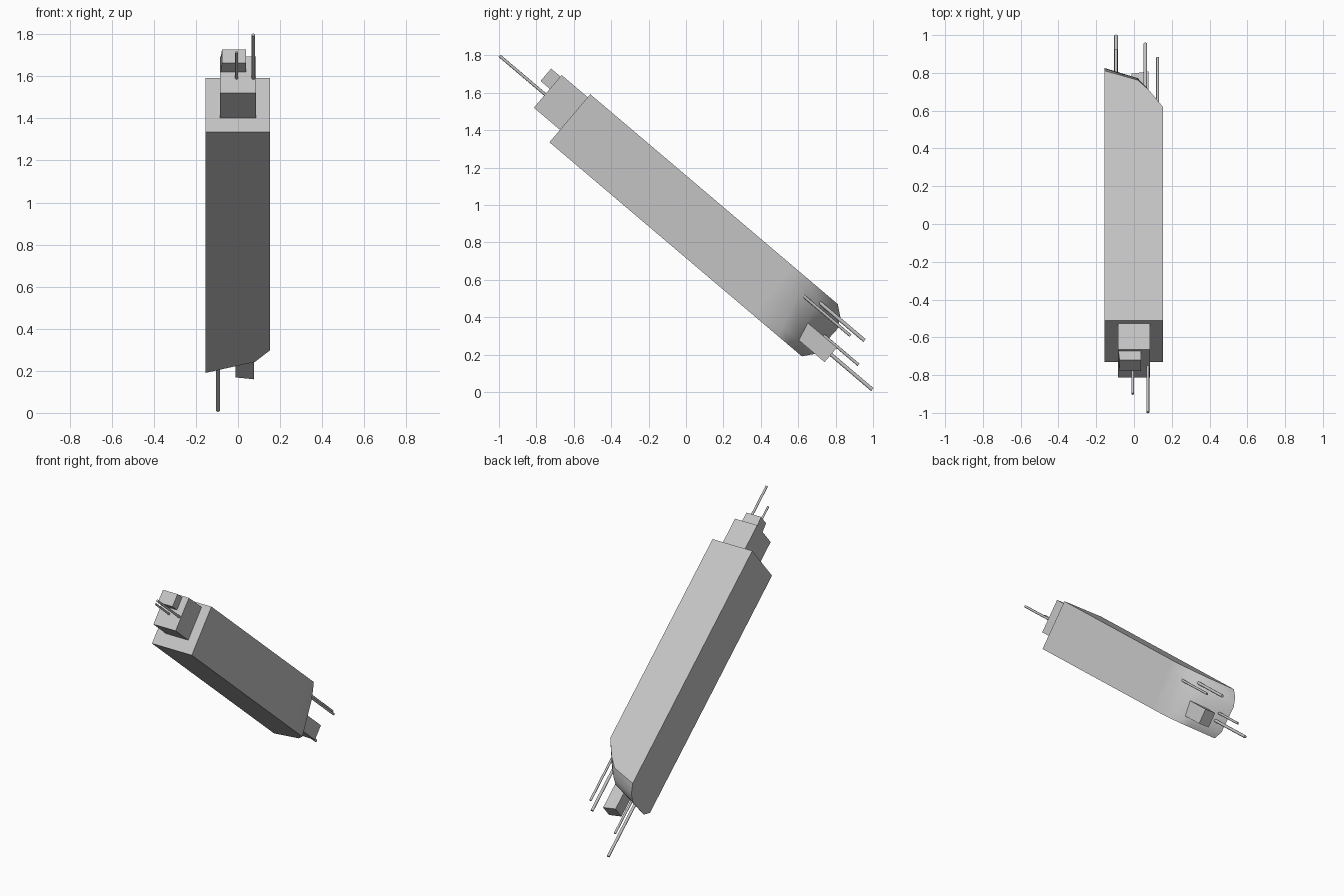
import bpy, bmesh, math
from mathutils import Matrix, Vector

cube = bpy.data.objects.get("Cube")
if cube:
    bpy.data.objects.remove(cube, do_unlink=True)

# Local frame: x across, y along the sloping axis (downwards), z through the thickness
FRAME = Matrix.Translation((0, -0.73, 1.335)) @ Matrix.Rotation(math.radians(-40.3), 4, 'X')

grey = bpy.data.materials.new("plain_grey")
grey.use_nodes = True
GREY = (0.55, 0.55, 0.55, 1)
grey.diffuse_color = GREY
grey.node_tree.nodes["Principled BSDF"].inputs["Base Color"].default_value = GREY


def finish(name, bm):
    bmesh.ops.recalc_face_normals(bm, faces=bm.faces[:])
    bm.transform(FRAME)
    mesh = bpy.data.meshes.new(name)
    bm.to_mesh(mesh)
    bm.free()
    mesh.materials.append(grey)
    obj = bpy.data.objects.new(name, mesh)
    bpy.context.collection.objects.link(obj)
    return obj


def prism(name, outline, low, high):
    """Extrude an (across, along) outline through the thickness."""
    bm = bmesh.new()
    base = bm.faces.new([bm.verts.new((x, u, low)) for x, u in outline])
    top = bmesh.ops.extrude_face_region(bm, geom=[base])["geom"]
    bmesh.ops.translate(bm, vec=(0, 0, high - low),
                        verts=[g for g in top if isinstance(g, bmesh.types.BMVert)])
    finish(name, bm)


def rect(x0, x1, u0, u1):
    return [(x0, u0), (x1, u0), (x1, u1), (x0, u1)]


def rod(name, x, v, u0, u1, radius):
    bm = bmesh.new()
    place = Matrix.Translation((x, (u0 + u1) / 2, v)) @ Matrix.Rotation(math.pi / 2, 4, 'X')
    bmesh.ops.create_cone(bm, cap_ends=True, segments=8, radius1=radius,
                          radius2=radius, depth=abs(u1 - u0), matrix=place)
    for f in bm.faces:
        f.smooth = len(f.verts) == 4
    for e in bm.edges:
        e.smooth = e.calc_face_angle(0) < 1
    finish(name, bm)


# Main body: a long box whose low end is rounded off towards +x
columns = [-0.155, 0.02, 0.08, 0.153]
end_rows = [(0.0, (1.77, 1.71, 1.69, 1.603)),
            (0.054, (1.813, 1.73, 1.70, 1.59)),
            (0.235, (1.82, 1.74, 1.66, 1.54)),
            (0.294, (1.79, 1.72, 1.635, 1.51)),
            (0.337, (1.735, 1.67, 1.60, 1.484))]


def body():
    bm = bmesh.new()
    cache, group = {}, {}
    size = (len(columns) - 1, len(end_rows) - 1, 2)

    def vert(key):
        if key not in cache:
            i, j, k = key
            v, ends = end_rows[j]
            cache[key] = bm.verts.new((columns[i], (0, 1.42, ends[i])[k], v))
        return cache[key]

    for axis in range(3):
        a, b = [n for n in range(3) if n != axis]
        for side in (0, size[axis]):
            for p in range(size[a]):
                for q in range(size[b]):
                    keys = []
                    for dp, dq in ((0, 0), (1, 0), (1, 1), (0, 1)):
                        key = [side] * 3
                        key[a], key[b] = p + dp, q + dq
                        keys.append(vert(tuple(key)))
                    face = bm.faces.new(keys)
                    face.smooth = True
                    # the rounded end flows into the +x side
                    rounded = axis != 1 and side > 0
                    group[face] = "rounded" if rounded else (axis, side)
    for e in bm.edges:
        e.smooth = len({group[f] for f in e.link_faces}) == 1
    finish("main_body", bm)


body()

# Stepped blocks on the high end
prism("end_block", rect(-0.086, 0.086, -0.183, 0.01), 0.087, 0.316)
prism("small_top_block", [(-0.076, -0.248), (0.037, -0.248), (0.037, -0.17), (-0.084, -0.17)],
      0.219, 0.306)

# Block on the low end
prism("low_block", [(-0.012, 1.5), (0.077, 1.5), (0.077, 1.882), (-0.012, 1.868)], 0.055, 0.157)

# Thin rods at both ends
rod("upper_long_rod", 0.073, 0.18, -0.1, -0.503, 0.008)
rod("upper_short_rod", -0.007, 0.18, -0.1, -0.375, 0.007)
rod("lower_long_rod", -0.095, 0.108, 1.5, 2.172, 0.01)
rod("lower_middle_rod", -0.095, 0.161, 1.5, 2.03, 0.008)
rod("side_long_rod", 0.06, 0.281, 1.45, 1.97, 0.01)
rod("side_short_rod", 0.125, 0.252, 1.45, 1.897, 0.008)
